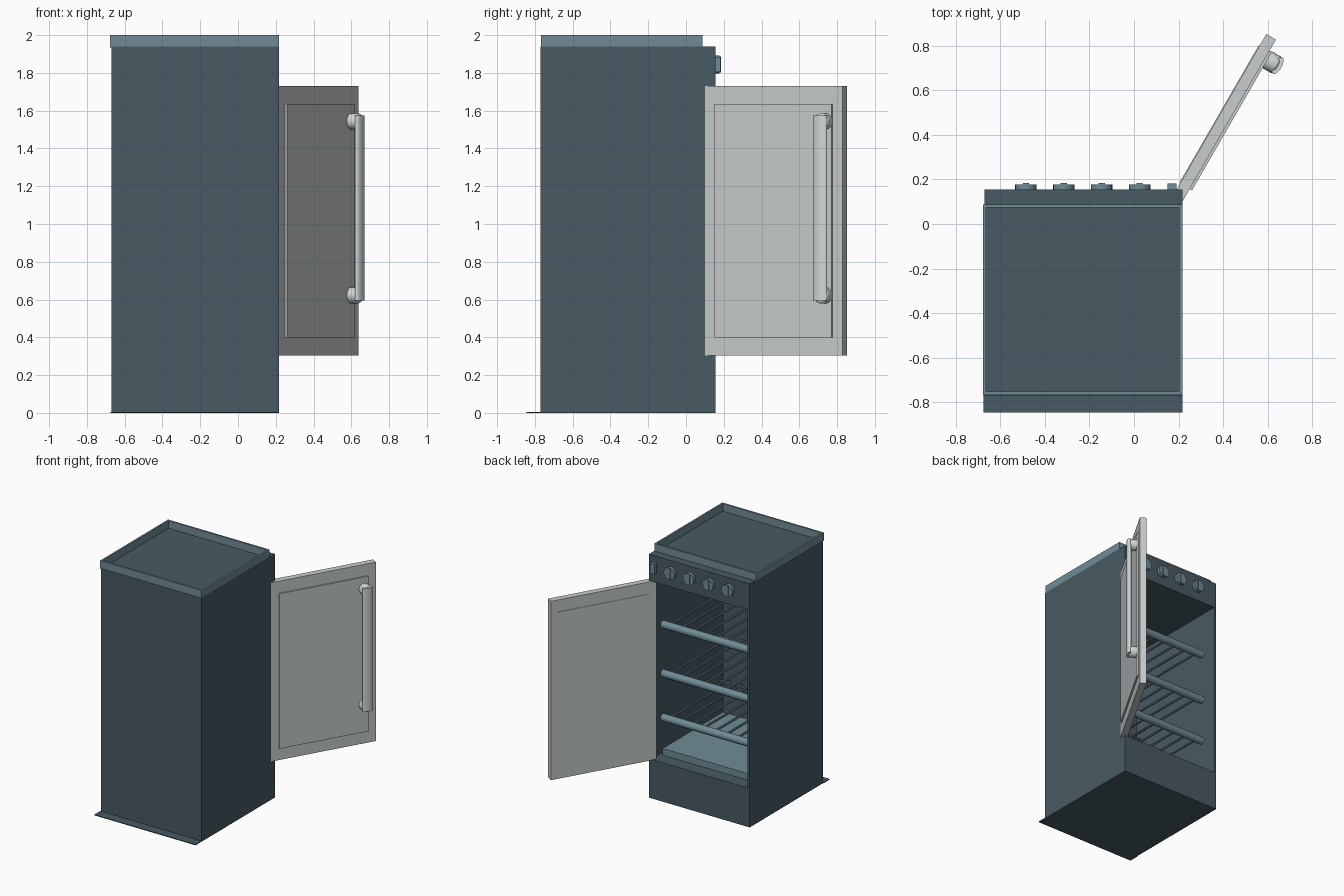
import bpy, bmesh, math
from mathutils import Vector, Matrix

if "Cube" in bpy.data.objects:
    bpy.data.objects.remove(bpy.data.objects["Cube"])


def material(name, rgb):
    m = bpy.data.materials.new(name)
    m.diffuse_color = (*rgb, 1)
    m.use_nodes = True
    m.node_tree.nodes["Principled BSDF"].inputs["Base Color"].default_value = m.diffuse_color
    return m


DARK = material("dark slate", (0.065, 0.102, 0.125))
STEEL = material("blue grey", (0.162, 0.262, 0.305))
DOOR = material("light grey", (0.578, 0.617, 0.610))
HANDLE = material("pale grey", (0.65, 0.69, 0.69))


def finish(bm, name, mat, smooth=False, matrix=None):
    bmesh.ops.recalc_face_normals(bm, faces=bm.faces)
    if matrix:
        bm.transform(matrix)
    me = bpy.data.meshes.new(name)
    bm.to_mesh(me)
    bm.free()
    me.materials.append(mat)
    ob = bpy.data.objects.new(name, me)
    bpy.context.collection.objects.link(ob)
    if smooth:
        bpy.ops.object.select_all(action='DESELECT')
        ob.select_set(True)
        bpy.context.view_layer.objects.active = ob
        bpy.ops.object.shade_smooth_by_angle(angle=math.radians(35))
    return ob


def box_bm(x, y, z):
    bm = bmesh.new()
    bmesh.ops.create_cube(bm, size=1)
    for v in bm.verts:
        v.co = [(r[0] + r[1]) / 2 + c * (r[1] - r[0]) for r, c in zip((x, y, z), v.co)]
    return bm


def box(name, x, y, z, mat, matrix=None):
    return finish(box_bm(x, y, z), name, mat, matrix=matrix)


def rod(name, a, b, r, mat, sides=12, scale=(1, 1), bevel=0, matrix=None):
    a, b = Vector(a), Vector(b)
    bm = bmesh.new()
    bmesh.ops.create_cone(bm, cap_ends=True, segments=sides, radius1=r, radius2=r,
                          depth=(b - a).length)
    bmesh.ops.scale(bm, vec=(*scale, 1), verts=bm.verts)
    if bevel:
        rim = [e for e in bm.edges if abs(e.verts[0].co.z - e.verts[1].co.z) < 1e-5]
        bmesh.ops.bevel(bm, geom=rim, offset=bevel, segments=3, profile=0.5, affect='EDGES')
    bm.transform(Matrix.Translation((a + b) / 2) @ (b - a).to_track_quat('Z', 'Y').to_matrix().to_4x4())
    return finish(bm, name, mat, True, matrix)


# Cabinet: one shell with a deep cavity pushed in from the open side
bm = box_bm((-0.67, 0.218), (-0.77, 0.155), (0, 1.94))
for axis, values in ((Vector((0, 0, 1)), (0.31, 1.73)), (Vector((1, 0, 0)), (-0.652, 0.20))):
    for value in values:
        bmesh.ops.bisect_plane(bm, geom=bm.verts[:] + bm.edges[:] + bm.faces[:],
                               plane_co=axis * value, plane_no=axis)
bm.normal_update()
opening = [f for f in bm.faces if f.normal.y > 0.9
           and 0.31 < f.calc_center_median().z < 1.73
           and -0.652 < f.calc_center_median().x < 0.20]
hole = bmesh.ops.extrude_discrete_faces(bm, faces=opening)["faces"]
for v in {v for f in hole for v in f.verts}:
    v.co.y = -0.75
finish(bm, "cabinet", DARK)

box("floor_flange", (-0.675, 0.218), (-0.845, -0.765), (0, 0.006), DARK)

# Raised rim around the top
bm = box_bm((-0.678, 0.217), (-0.767, 0.088), (1.935, 2.0))
bm.normal_update()
top = [f for f in bm.faces if f.normal.z > 0.9]
bmesh.ops.inset_region(bm, faces=top, thickness=0.021)
hole = bmesh.ops.extrude_discrete_faces(bm, faces=top)["faces"]
for v in {v for f in hole for v in f.verts}:
    v.co.z = 1.938
finish(bm, "top_rim", STEEL)
box("top_panel", (-0.657, 0.196), (-0.746, 0.067), (1.936, 1.942), DARK)

# Control knobs and switch
for i in range(4):
    x = -0.485 + 0.17 * i
    rod(f"knob_{i}", (x, 0.15, 1.845), (x, 0.178, 1.845), 0.048, STEEL, 20)
    box(f"knob_grip_{i}", (x - 0.014, x + 0.014), (0.17, 0.184), (1.802, 1.888), STEEL)
box("switch", (0.15, 0.19), (0.15, 0.182), (1.805, 1.885), STEEL)

# Shelves: thick edge bar, rear bar and thin rods
for s, z in enumerate((1.355, 0.965, 0.613)):
    rod(f"shelf_bar_{s}", (-0.62, 0.05, z), (0.17, 0.05, z), 0.03, STEEL, 16)
    rod(f"shelf_rear_bar_{s}", (-0.645, -0.70, z), (0.195, -0.70, z), 0.009, STEEL, 8)
    for i in range(8):
        x = -0.57 + 0.69 * i / 7
        rod(f"shelf_rod_{s}_{i}", (x, 0.05, z), (x, -0.73, z), 0.009, STEEL, 8)

# Tray on the cavity floor
box("floor_tray", (-0.62, 0.17), (-0.71, 0.05), (0.312, 0.365), STEEL)

# Open door, built along local x from the hinge with the outer side on -y
SWING = Matrix.Translation((0.217, 0.10, 0)) @ Matrix.Rotation(math.radians(60), 4, 'Z')
box("door", (0, 0.84), (0, 0.05), (0.305, 1.73), DOOR, SWING)
box("door_outer_panel", (0.066, 0.78), (-0.012, 0.01), (0.40, 1.635), DOOR, SWING)
box("door_inner_panel", (0.066, 0.78), (0.04, 0.054), (0.40, 1.635), DOOR, SWING)

# Handle bar on two round mounts
for name, z in (("lower", 0.622), ("upper", 1.543)):
    rod(f"handle_mount_{name}", (0.742, 0.0, z), (0.742, -0.066, z), 0.043, HANDLE, 20,
        bevel=0.012, matrix=SWING)
rod("handle_bar", (0.742, -0.066, 0.595), (0.742, -0.066, 1.575), 0.042, HANDLE, 24,
    scale=(1, 0.42), matrix=SWING)
